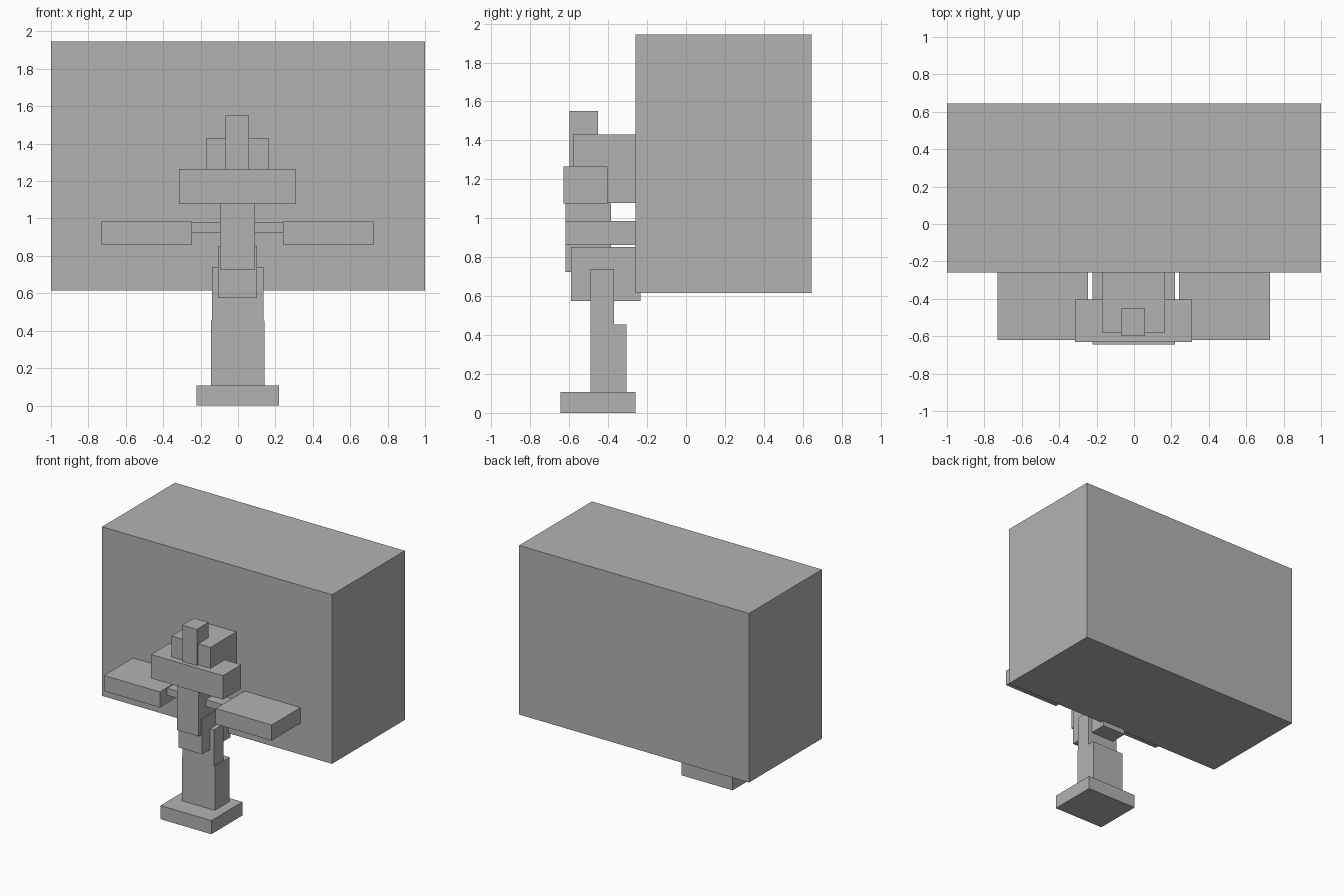
import bpy

default = bpy.data.objects.get("Cube")
if default:
    bpy.data.objects.remove(default, do_unlink=True)

# One plain grey for everything
GREY = (0.45, 0.45, 0.45, 1.0)
grey = bpy.data.materials.new("plain grey")
grey.use_nodes = True
grey.diffuse_color = GREY
grey.node_tree.nodes["Principled BSDF"].inputs["Base Color"].default_value = GREY


def box(name, x, y, z):
    """Add a block spanning the given (low, high) range on each axis."""
    spans = (x, y, z)
    bpy.ops.mesh.primitive_cube_add(size=1)
    obj = bpy.context.object
    obj.name = name
    obj.location = [(low + high) / 2 for low, high in spans]
    obj.scale = [high - low for low, high in spans]
    obj.data.materials.append(grey)
    return obj


# Large rear body
box("main_body", (-1, 1), (-0.26, 0.645), (0.615, 1.945))

# Foot and stepped column
box("base_plate", (-0.223, 0.22), (-0.645, -0.26), (0, 0.107))
box("lower_column", (-0.144, 0.141), (-0.49, -0.305), (0.107, 0.455))
box("upper_column", (-0.14, 0.135), (-0.49, -0.37), (0.455, 0.74))
box("column_joint", (-0.106, 0.101), (-0.59, -0.235), (0.575, 0.853))

# Stem with a side arm on each side
box("stem", (-0.095, 0.091), (-0.62, -0.385), (0.725, 1.077))
box("cross_bar", (-0.245, 0.24), (-0.53, -0.41), (0.925, 0.98))
for side, x in (("right", (-0.731, -0.245)), ("left", (0.24, 0.727))):
    box(side + "_arm", x, (-0.62, -0.255), (0.862, 0.985))

# Head, upper block joining the body, and top post
box("head", (-0.315, 0.31), (-0.63, -0.403), (1.077, 1.265))
box("upper_block", (-0.172, 0.167), (-0.58, -0.255), (1.079, 1.43))
box("top_post", (-0.066, 0.06), (-0.598, -0.453), (1.265, 1.55))
